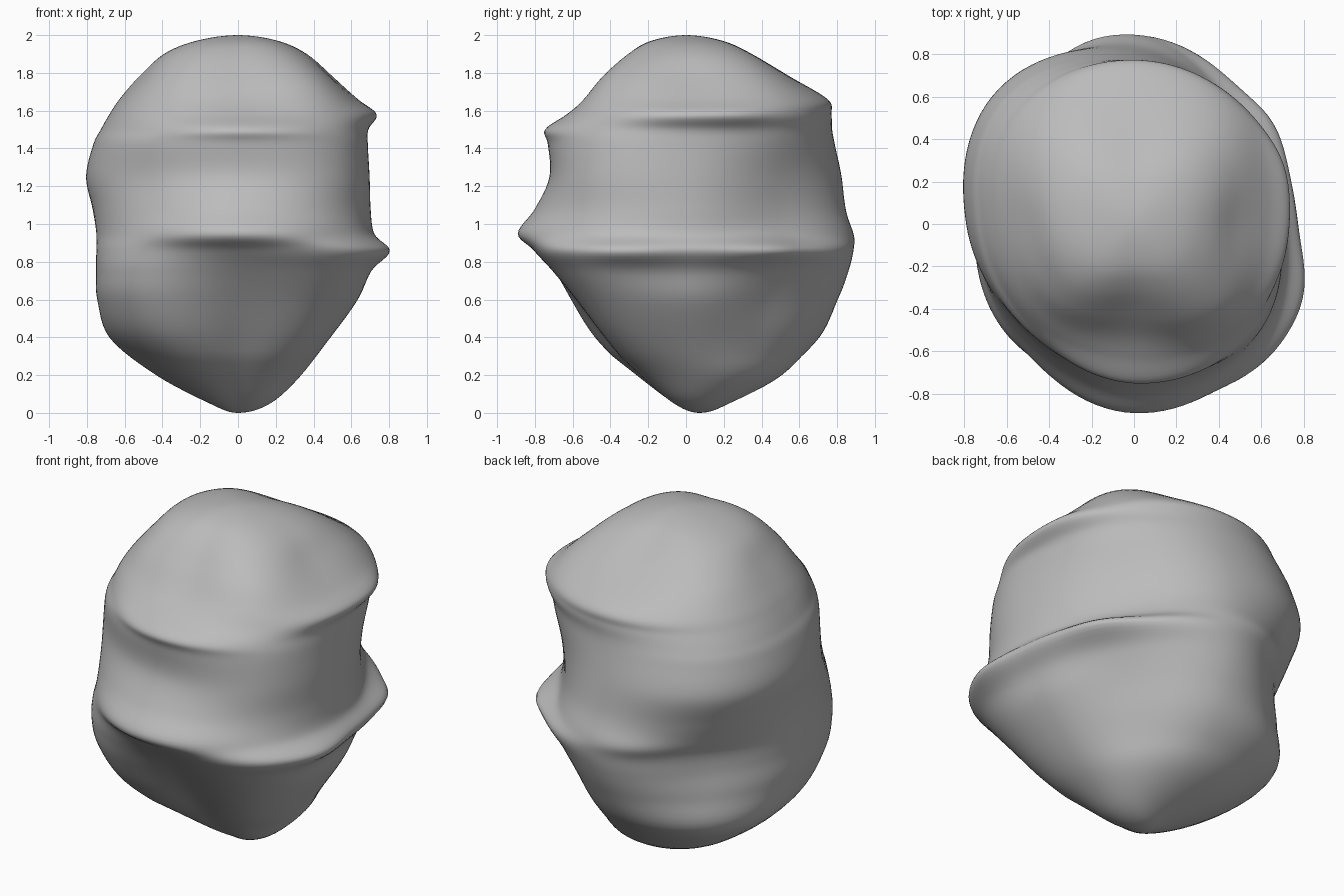
import bpy, bmesh, math

if "Cube" in bpy.data.objects:
    bpy.data.objects.remove(bpy.data.objects["Cube"])

# Height, then radius toward E, NE, N(back), NW, W, SW, S(front), SE
RINGS = [
    (.05, .17, .18, .17, .16, .15, .14, .12, .15),
    (.20, .33, .39, .48, .50, .42, .36, .27, .31),
    (.40, .49, .51, .69, .765, .67, .62, .43, .52),
    (.60, .63, .61, .80, .775, .745, .75, .58, .69),
    (.75, .69, .70, .86, .76, .75, .79, .70, .81),
    (.86, .77, .79, .885, .765, .75, .79, .80, .89),
    (.95, .71, .70, .88, .80, .75, .775, .89, .83),
    (1.08, .695, .67, .84, .85, .765, .745, .80, .79),
    (1.25, .69, .68, .81, .90, .79, .71, .72, .78),
    (1.42, .685, .715, .78, .86, .755, .71, .73, .765),
    (1.50, .69, .73, .77, .825, .715, .685, .745, .745),
    (1.58, .73, .755, .77, .78, .67, .645, .63, .70),
    (1.66, .63, .72, .75, .73, .615, .59, .53, .645),
    (1.78, .49, .595, .55, .61, .51, .50, .42, .54),
    (1.90, .36, .41, .34, .42, .39, .37, .30, .37),
    (1.97, .21, .22, .19, .23, .22, .22, .18, .21),
]
# Local knobs: direction in degrees, height, amount
KNOBS = [(-22, .85, .03), (36, .86, .03), (22, 1.58, .015), (105, .92, .015)]
SEGMENTS, STEPS = 120, 6


def spline(a, b, c, d, t):
    return b + t * (c - a + t * (2*a - 5*b + 4*c - d + t * (3*(b - c) + d - a))) / 2


def around(ring, u):
    """Radius of a ring at u, in eighths of a turn."""
    i = int(u)
    return spline(*(ring[1 + (i + k) % 8] for k in (-1, 0, 1, 2)), u - i)


def flipped(ring):
    """Ghost ring past a pole, so the ends close smoothly."""
    return (ring[0],) + tuple(-r for r in ring[1:])


def knob(ang, z):
    total = 0
    for deg, height, amount in KNOBS:
        turn = (math.degrees(ang) - deg + 180) % 360 - 180
        total += amount * math.exp(-(turn / 14) ** 2 - ((z - height) / .06) ** 2)
    return total


# Boulder: rings blended round and upward into one smooth lump
rows = [flipped(RINGS[0]), (0,) + (0,) * 8, *RINGS, (2,) + (0,) * 8, flipped(RINGS[-1])]
bm = bmesh.new()
loops = []
for i in range(1, len(rows) - 2):
    for s in range(STEPS):
        if i == 1 and s == 0:
            continue
        four, t = rows[i - 1:i + 3], s / STEPS
        z = spline(*(r[0] for r in four), t)
        shift = .07 * max(0, 1 - z / .3)
        loop = []
        for j in range(SEGMENTS):
            ang = 2 * math.pi * j / SEGMENTS
            r = spline(*(around(ring, 8 * j / SEGMENTS) for ring in four), t) + knob(ang, z)
            loop.append(bm.verts.new((r * math.cos(ang), r * math.sin(ang) + shift, z)))
        loops.append(loop)
bottom, top = bm.verts.new((0, .07, 0)), bm.verts.new((0, 0, 2))
for j in range(SEGMENTS):
    k = (j + 1) % SEGMENTS
    for lo, hi in zip(loops, loops[1:]):
        bm.faces.new((lo[j], lo[k], hi[k], hi[j]))
    bm.faces.new((bottom, loops[0][k], loops[0][j]))
    bm.faces.new((top, loops[-1][j], loops[-1][k]))
for f in bm.faces:
    f.smooth = True
mesh = bpy.data.meshes.new("boulder")
bm.to_mesh(mesh)
bm.free()

# Stone colour
stone = bpy.data.materials.new("stone_grey")
stone.diffuse_color = (.5, .5, .5, 1)
stone.use_nodes = True
stone.node_tree.nodes["Principled BSDF"].inputs["Base Color"].default_value = stone.diffuse_color
mesh.materials.append(stone)
bpy.context.collection.objects.link(bpy.data.objects.new("boulder", mesh))
